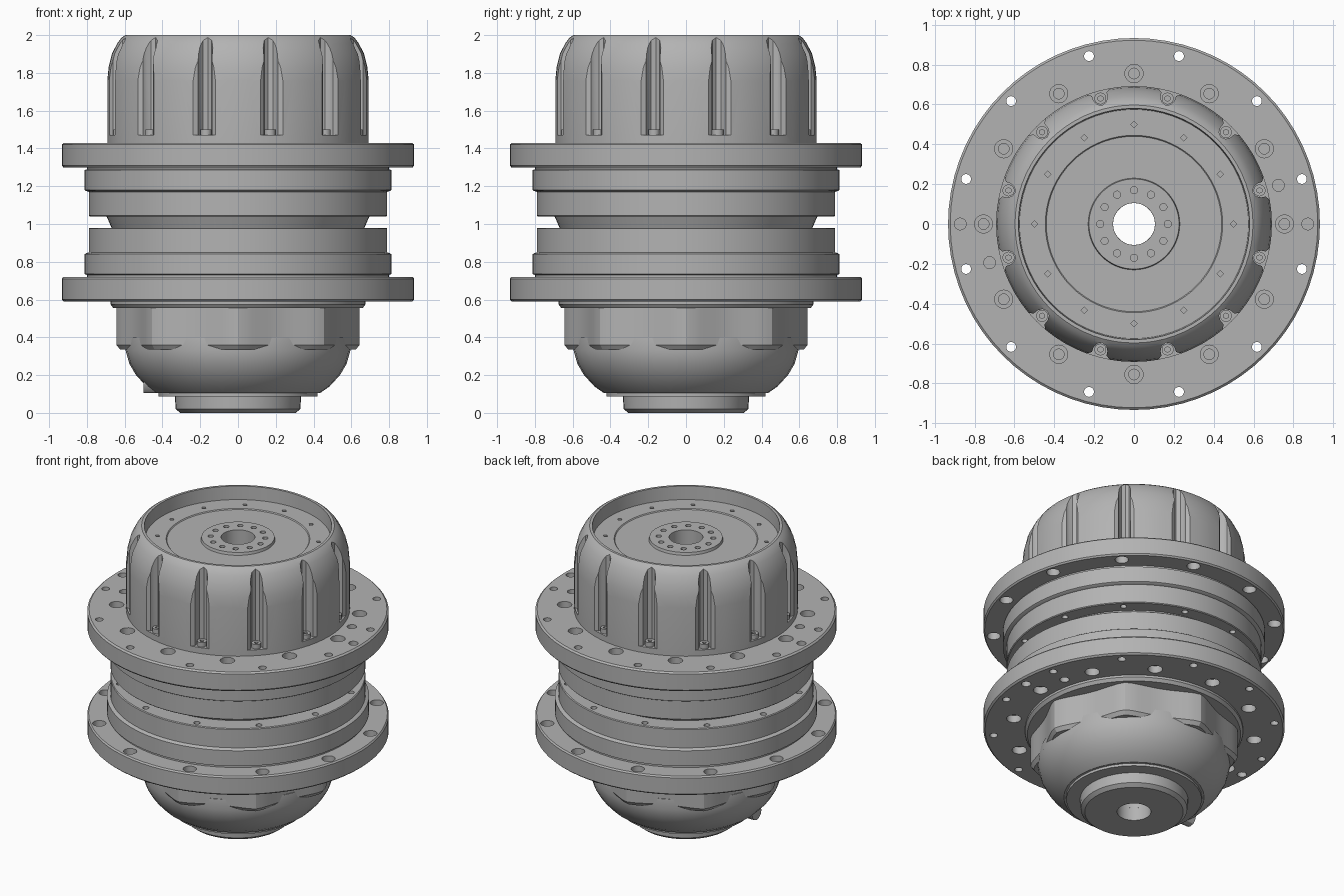
import bpy, bmesh, math
from mathutils import Matrix, Vector

if "Cube" in bpy.data.objects:
    bpy.data.objects.remove(bpy.data.objects["Cube"], do_unlink=True)

steel = bpy.data.materials.new("cast_grey")
steel.use_nodes = True
GREY = (0.45, 0.45, 0.45, 1)
steel.diffuse_color = GREY
steel.node_tree.nodes["Principled BSDF"].inputs["Base Color"].default_value = GREY

BORE = 0.105
MID = 1.01      # mirror height of the two flange halves
STEP = math.radians(30)


def make_object(name, bm):
    bmesh.ops.recalc_face_normals(bm, faces=bm.faces)
    mesh = bpy.data.meshes.new(name)
    bm.to_mesh(mesh)
    bm.free()
    mesh.materials.append(steel)
    obj = bpy.data.objects.new(name, mesh)
    bpy.context.collection.objects.link(obj)
    return obj


def lathe(name, profile, seg=72, shape=lambda a: 1.0):
    """Spin a closed (radius, z) loop about z; shape scales the radius by angle."""
    bm = bmesh.new()
    rings = []
    for i in range(seg):
        a = math.tau * i / seg
        k = shape(a)
        rings.append([bm.verts.new((r * k * math.cos(a), r * k * math.sin(a), z))
                      for r, z in profile])
    n = len(profile)
    for i in range(seg):
        p, q = rings[i], rings[(i + 1) % seg]
        for j in range(n):
            m = (j + 1) % n
            bm.faces.new((p[j], q[j], q[m], p[m]))
    return make_object(name, bm)


def add_peg(bm, radius, z0, z1, dist, angle, sides=14):
    z0, z1 = sorted((z0, z1))
    spot = Vector((dist * math.cos(angle), dist * math.sin(angle), (z0 + z1) / 2))
    bmesh.ops.create_cone(bm, cap_ends=True, segments=sides, radius1=radius, radius2=radius,
                          depth=z1 - z0, matrix=Matrix.Translation(spot))


def peg_ring(bm, radius, z0, z1, dist, offset=0.0, sides=14):
    for i in range(12):
        add_peg(bm, radius, z0, z1, dist, (i + offset) * STEP, sides)


def add_prism(bm, outline, z0, z1, angle):
    turn = Matrix.Rotation(angle, 3, 'Z')
    low = [bm.verts.new(turn @ Vector((x, y, z0))) for x, y in outline]
    high = [bm.verts.new(turn @ Vector((x, y, z1))) for x, y in outline]
    bm.faces.new(low)
    bm.faces.new(high)
    for i in range(len(low)):
        j = (i + 1) % len(low)
        bm.faces.new((low[i], low[j], high[j], high[i]))


def cut(obj, bm):
    cutter = make_object("cutter", bm)
    cutter.hide_render = True
    mod = obj.modifiers.new("cut", 'BOOLEAN')
    mod.operation, mod.solver, mod.object = 'DIFFERENCE', 'EXACT', cutter
    bpy.context.view_layer.objects.active = obj
    bpy.ops.object.modifier_apply(modifier=mod.name)
    bpy.data.objects.remove(cutter, do_unlink=True)


def smooth(obj, angle=30):
    bpy.ops.object.select_all(action='DESELECT')
    obj.select_set(True)
    bpy.context.view_layer.objects.active = obj
    bpy.ops.object.shade_smooth_by_angle(angle=math.radians(angle))


# Upper and lower flange halves, mirrored about the middle
for name, s in (("upper_flange", 1), ("lower_flange", -1)):
    def h(z):
        return MID + s * z
    outline = [(BORE, 0.42), (0.922, 0.42), (0.933, 0.41), (0.933, 0.3), (0.925, 0.29),
               (0.8, 0.29), (0.8, 0.28), (0.812, 0.275), (0.812, 0.17), (0.805, 0.165),
               (0.79, 0.16), (0.79, 0.035), (0.785, 0.03), (BORE, 0.03)]
    flange = lathe(name, [(r, h(z)) for r, z in outline])
    # Counterbored bolt holes: wide part first, narrow part second
    wide, narrow = bmesh.new(), bmesh.new()
    peg_ring(wide, 0.046, h(0.37), h(0.5), 0.755)
    peg_ring(narrow, 0.027, h(0.3), h(0.4), 0.755)
    peg_ring(wide, 0.042, h(0.2), h(0.35), 0.872, 0.5)
    peg_ring(narrow, 0.025, h(0.3), h(0.5), 0.872, 0.5)
    peg_ring(narrow, 0.02, h(-0.05), h(0.08), 0.745, 0.5)
    for turn in (0, math.pi):
        add_peg(wide, 0.03, h(0.38), h(0.5), 0.872, turn)
        add_peg(wide, 0.03, h(0.38), h(0.5), 0.75, turn + STEP / 2)
    cut(flange, wide)
    cut(flange, narrow)
    smooth(flange)

# Neck between the halves
smooth(lathe("neck", [(BORE, 0.97), (0.665, 0.97), (0.7, 1.05), (BORE, 1.05)]))

# Domed top cover with recessed face and raised hub
cover = lathe("top_cover", [
    (BORE, 1.42), (0.692, 1.42), (0.692, 1.76), (0.685, 1.83), (0.668, 1.9), (0.64, 1.955),
    (0.618, 1.985), (0.597, 2.0), (0.58, 2.0), (0.575, 1.91), (0.445, 1.91), (0.44, 1.904),
    (0.23, 1.904), (0.226, 1.922), (BORE, 1.922)])
slots = bmesh.new()
slot = [(0.76, 0.17), (0.69, 0.062), (0.675, 0.038), (0.65, 0.036), (0.627, 0.024), (0.616, 0)]
slot += [(x, -y) for x, y in reversed(slot[:-1])]
for i in range(12):
    add_prism(slots, slot, 1.47, 2.1, (i + 0.5) * STEP)
peg_ring(slots, 0.018, 1.87, 1.95, 0.17)
peg_ring(slots, 0.016, 1.88, 1.95, 0.5, 0, 4)
cut(cover, slots)
smooth(cover)

# Cover bolts with sockets
bolts = bmesh.new()
peg_ring(bolts, 0.03, 1.46, 1.5, 0.652, 0.5)
bolts = make_object("cover_bolts", bolts)
sockets = bmesh.new()
peg_ring(sockets, 0.014, 1.485, 1.55, 0.652, 0.5, 6)
cut(bolts, sockets)
smooth(bolts)


# Eight-sided gearbox housing with slightly hollow sides
def octagon(a):
    half = math.pi / 8
    d = abs((a + half) % (2 * half) - half)
    return min(0.99, math.cos(half) / math.cos(half - d)) - 0.025 * math.sin(d * 4) ** 2


smooth(lathe("lower_collar", [(BORE, 0.555), (0.66, 0.555), (0.675, 0.575),
                              (0.675, 0.6), (BORE, 0.6)]))
smooth(lathe("octagonal_housing", [(0.13, 0.34), (0.63, 0.335), (0.65, 0.36),
                                   (0.65, 0.57), (0.13, 0.57)], 96, octagon), 25)

# Lower dome and output hub
smooth(lathe("lower_dome", [
    (BORE, 0.4), (0.59, 0.4), (0.595, 0.33), (0.575, 0.26), (0.54, 0.2), (0.485, 0.14),
    (0.435, 0.105), (0.42, 0.105), (0.42, 0.088), (BORE, 0.088)], 36), 20)
smooth(lathe("output_hub", [(BORE, 0.1), (0.335, 0.1), (0.33, 0.02), (0.305, 0.0),
                            (BORE, 0.0)], 48))

# Drain plug on the side of the dome
plug = bmesh.new()
bmesh.ops.create_cone(plug, cap_ends=True, segments=12, radius1=0.05, radius2=0.05, depth=0.12,
                      matrix=Matrix.Translation((-0.44, -0.05, 0.155))
                      @ Matrix.Rotation(math.pi / 2, 4, 'Y'))
smooth(make_object("drain_plug", plug))
